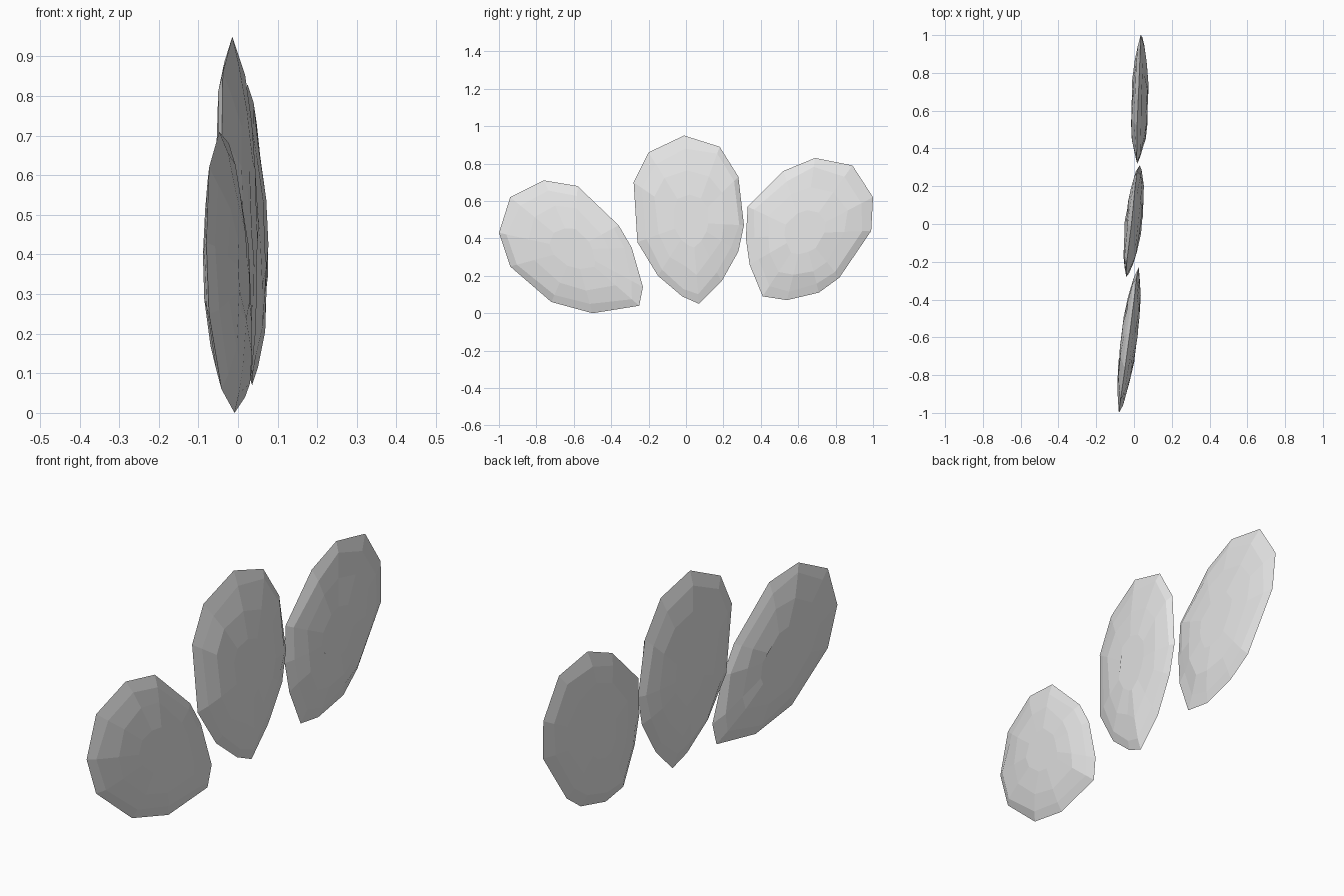
import bpy, bmesh, random
from mathutils import Vector

cube = bpy.data.objects.get("Cube")
if cube:
    bpy.data.objects.remove(cube, do_unlink=True)

random.seed(7)

stone = bpy.data.materials.new("pale_grey")
stone.use_nodes = True
grey = (0.8, 0.8, 0.8, 1)
stone.diffuse_color = grey
stone.node_tree.nodes["Principled BSDF"].inputs["Base Color"].default_value = grey

# Rings of each domed face: (scale of outline, share of half thickness)
RINGS = [(0.87, 0.4), (0.62, 0.78), (0.32, 1.0)]


def faceted_scale(name, outline, x_mid, y_tilt, z_tilt, half):
    """Thin lens with a chipped surface, leaning along the given tilts."""
    cy = sum(p[0] for p in outline) / len(outline)
    cz = sum(p[1] for p in outline) / len(outline)
    bm = bmesh.new()

    def ring(scale, height, wobble):
        verts = []
        for y, z in outline:
            s = scale * (1 + random.uniform(-wobble, wobble))
            dy, dz = (y - cy) * s, (z - cz) * s
            x = x_mid + y_tilt * dy + z_tilt * dz + height
            x += random.uniform(-0.004, 0.004)
            verts.append(bm.verts.new(Vector((x, cy + dy, cz + dz))))
        return verts

    rim = ring(1, 0, 0)
    n = len(rim)
    for side in (1, -1):
        previous = rim
        for scale, share in RINGS:
            current = ring(scale, side * half * share, 0.05)
            for i in range(n):
                j = (i + 1) % n
                bm.faces.new((previous[i], previous[j], current[j], current[i]))
            previous = current
        bm.faces.new(previous)
    bmesh.ops.recalc_face_normals(bm, faces=bm.faces)

    mesh = bpy.data.meshes.new(name)
    bm.to_mesh(mesh)
    bm.free()
    mesh.materials.append(stone)
    obj = bpy.data.objects.new(name, mesh)
    bpy.context.collection.objects.link(obj)
    return obj


# Front piece, leaning forward
faceted_scale("front_plate", [
    (-1, .43), (-.94, .62), (-.76, .71), (-.58, .68), (-.36, .47), (-.29, .35),
    (-.23, .14), (-.25, .04), (-.5, 0), (-.72, .06), (-.94, .25)],
    -.025, .13, 0, .04)

# Tall upright middle piece
faceted_scale("middle_plate", [
    (-.28, .7), (-.2, .86), (-.01, .95), (.18, .89), (.28, .73), (.31, .47),
    (.28, .33), (.19, .17), (.07, .05), (-.02, .09), (-.15, .2), (-.26, .38)],
    0, .1, -.03, .04)

# Rear piece, leaning backward
faceted_scale("rear_plate", [
    (.33, .57), (.52, .76), (.69, .83), (.89, .79), (1, .62), (.99, .44),
    (.82, .19), (.71, .11), (.54, .07), (.41, .09), (.34, .26), (.32, .4)],
    .03, .035, -.03, .04)
